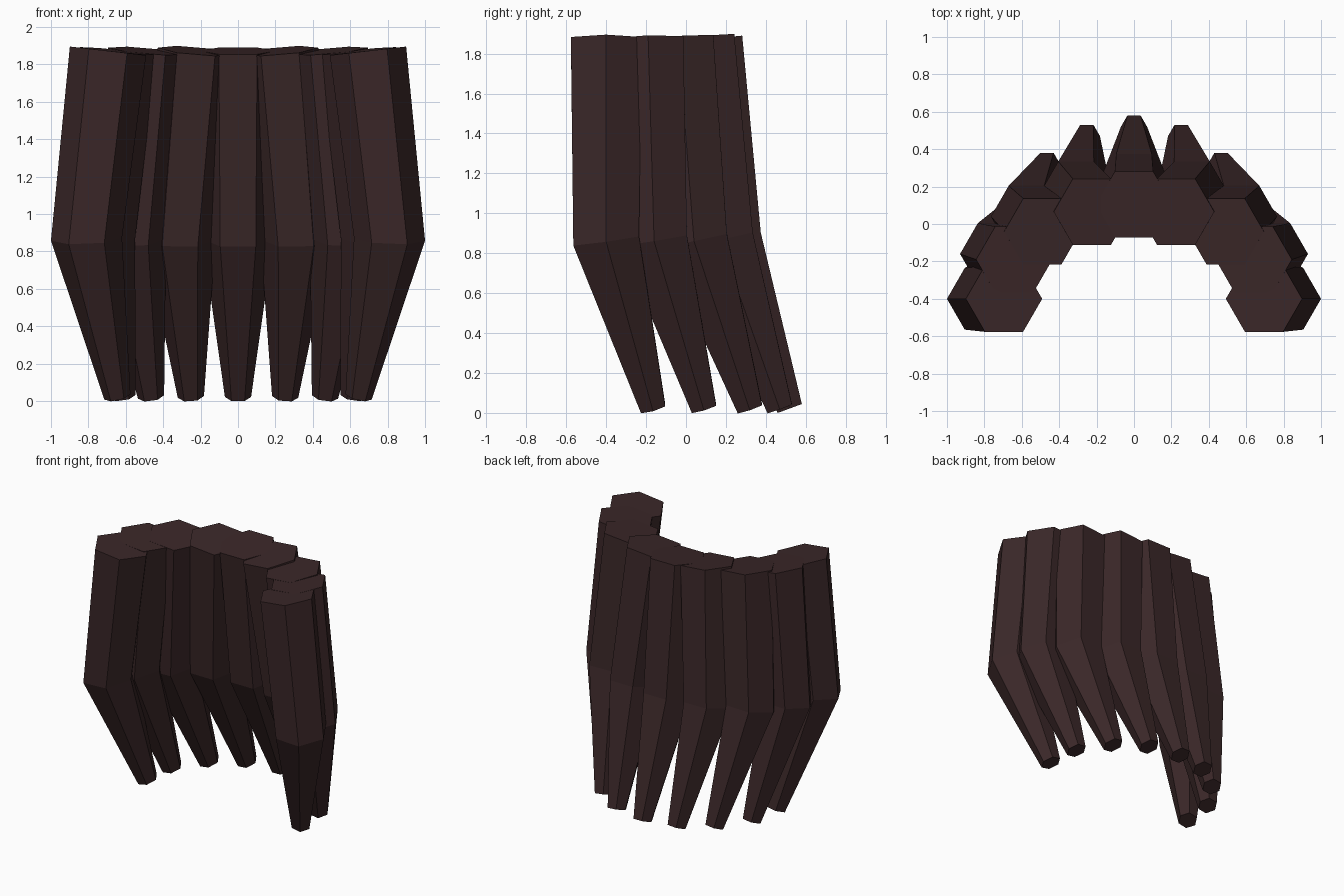
import bpy, bmesh, math
from mathutils import Vector

if "Cube" in bpy.data.objects:
    bpy.data.objects.remove(bpy.data.objects["Cube"])

brown = bpy.data.materials.new("dark brown")
brown.diffuse_color = (0.042, 0.020, 0.021, 1)
brown.use_nodes = True
brown.node_tree.nodes["Principled BSDF"].inputs["Base Color"].default_value = brown.diffuse_color

RADII = (0.204, 0.19, 0.07)      # top, bend, tip
HEIGHTS = (1.872, 0.865, 0.022)

# (x, y) of each lock's centre line at the top, bend and tip
LOCKS = {
    "centre": ((0.0, 0.105), (0.0, 0.21), (0.0, 0.52)),
    "back": ((0.225, 0.065), (0.31, 0.17), (0.252, 0.47)),
    "rear_side": ((0.49, -0.04), (0.575, 0.04), (0.465, 0.32)),
    "side": ((0.64, -0.19), (0.74, -0.16), (0.618, 0.09)),
    "front_side": ((0.695, -0.40), (0.81, -0.40), (0.645, -0.165)),
}


def slope(a, b):
    """Horizontal drift per unit of descent."""
    return Vector((b.x - a.x, b.y - a.y)) / (a.z - b.z)


def make_lock(name, path, side):
    """Six-sided lock with rings square to its bent centre line."""
    c = [Vector((side * x, y, z)) for (x, y), z in zip(path, HEIGHTS)]
    s_top, s_tip = slope(c[0], c[1]), slope(c[1], c[2])
    tilts = (s_top, (s_top + s_tip) / 2, s_tip)
    bm = bmesh.new()
    rings = []
    for centre, r, tilt in zip(c, RADII, tilts):
        ring = []
        for i in range(6):
            a = i * math.pi / 3
            off = Vector((r * math.cos(a), r * math.sin(a)))
            ring.append(bm.verts.new(centre + Vector((off.x, off.y, off.dot(tilt)))))
        rings.append(ring)
    for upper, lower in zip(rings, rings[1:]):
        for i in range(6):
            j = (i + 1) % 6
            bm.faces.new((upper[i], lower[i], lower[j], upper[j]))
    bm.faces.new(rings[0])
    bm.faces.new(rings[-1][::-1])
    bmesh.ops.recalc_face_normals(bm, faces=bm.faces)
    mesh = bpy.data.meshes.new(name)
    bm.to_mesh(mesh)
    bm.free()
    mesh.materials.append(brown)
    bpy.context.collection.objects.link(bpy.data.objects.new(name, mesh))


# One lock in the middle, four mirrored pairs around the arc
for part, path in LOCKS.items():
    if part == "centre":
        make_lock("centre_lock", path, 1)
    else:
        make_lock(part + "_lock_right", path, 1)
        make_lock(part + "_lock_left", path, -1)
